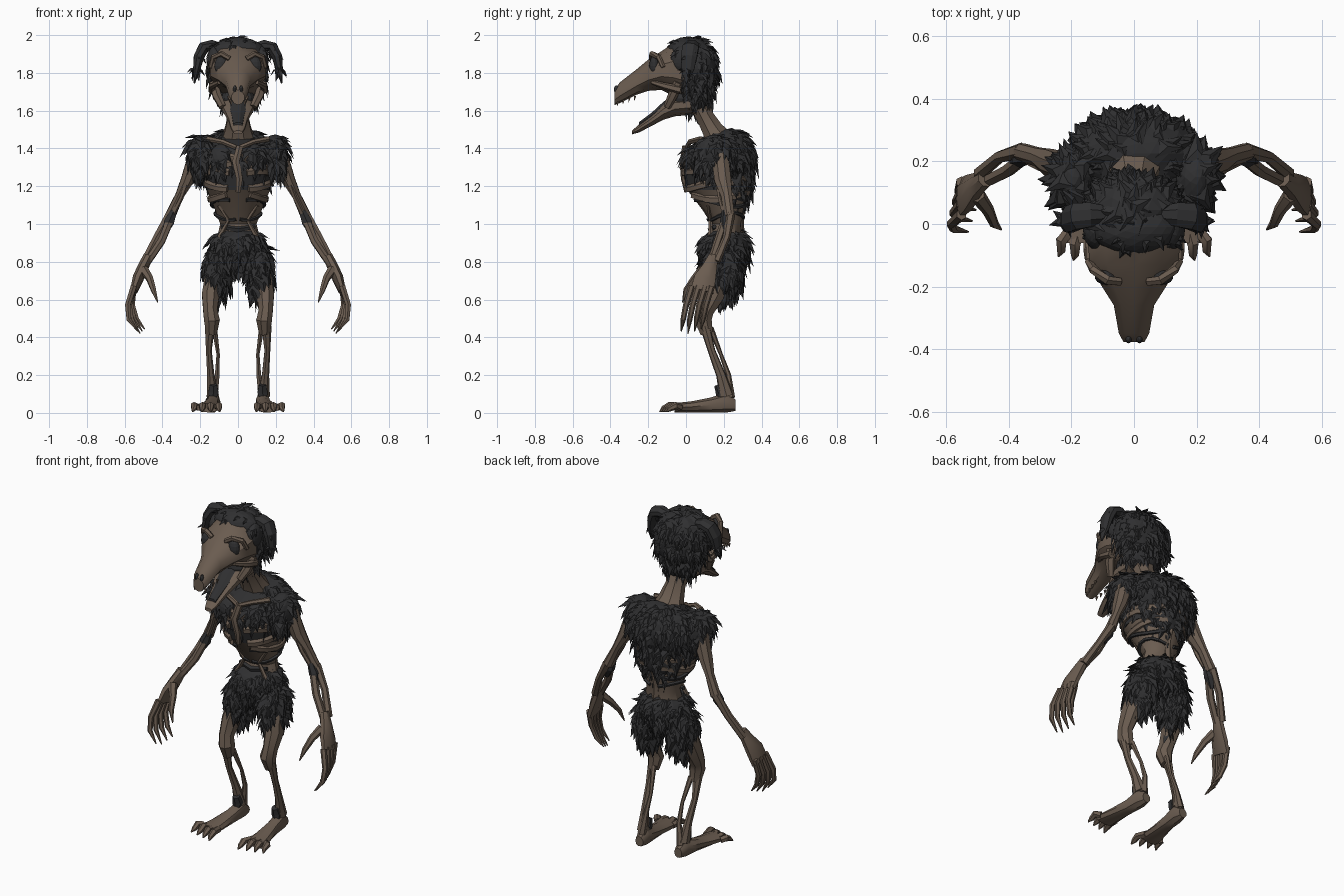
import bpy, bmesh, math, random
from mathutils import Vector

random.seed(7)
if "Cube" in bpy.data.objects:
    bpy.data.objects.remove(bpy.data.objects["Cube"])
X, Y, Z = Vector((1, 0, 0)), Vector((0, 1, 0)), Vector((0, 0, 1))
SIDES = (("left", 1), ("right", -1))
smooth_parts = []


def material(name, color):
    m = bpy.data.materials.new(name)
    m.use_nodes = True
    m.diffuse_color = (*color, 1)
    bsdf = m.node_tree.nodes["Principled BSDF"]
    bsdf.inputs["Base Color"].default_value = (*color, 1)
    bsdf.inputs["Roughness"].default_value = 0.9
    return m


BONE = material("dry brown skin", (0.145, 0.107, 0.08))
DARK = material("charcoal", (0.029, 0.029, 0.0305))


def finish(name, bm, mat):
    bmesh.ops.recalc_face_normals(bm, faces=bm.faces)
    me = bpy.data.meshes.new(name)
    bm.to_mesh(me)
    bm.free()
    me.materials.append(mat)
    ob = bpy.data.objects.new(name, me)
    bpy.context.scene.collection.objects.link(ob)
    if mat is BONE:
        smooth_parts.append(ob)


def loft(bm, pts, n, ref, axis):
    """Sweep an ellipse through points (x, y, z, width, depth)."""
    rings, last = [], len(pts) - 1
    for i, p in enumerate(pts):
        t = axis
        if t is None:
            t = Vector(pts[min(i + 1, last)][:3]) - Vector(pts[max(i - 1, 0)][:3])
        u = t.cross(ref).normalized()
        v = t.cross(u).normalized()
        ring = []
        for k in range(n):
            a = math.tau * (k + 0.5) / n
            ring.append(bm.verts.new(Vector(p[:3]) + v * p[3] * math.cos(a) + u * p[-1] * math.sin(a)))
        rings.append(ring)
    for r, q in zip(rings, rings[1:]):
        for k in range(n):
            j = (k + 1) % n
            bm.faces.new((r[k], r[j], q[j], q[k]))
    bm.faces.new(rings[0])
    bm.faces.new(rings[-1])


def tube(name, pts, mat, n=8, ref=X, axis=None):
    bm = bmesh.new()
    loft(bm, pts, n, ref, axis)
    finish(name, bm, mat)


def flip(pts, s):
    return [(p[0] * s, *p[1:]) for p in pts]


def pair(name, pts, mat, **kw):
    for side, s in SIDES:
        tube(f"{side}_{name}", flip(pts, s), mat, **kw)


def shake(amount):
    return Vector([random.uniform(-amount, amount) for _ in range(3)])


def tuft(bm, p, n, length):
    """One broad, flat, pointed lock of hair lying down the surface."""
    d = -Z + shake(0.3)
    d -= n * min(d.dot(n), 0)
    d.normalize()
    side = d.cross(n + shake(0.2)).normalized() * length * 0.38
    q = p - n * 0.008
    a, b = bm.verts.new(q + side), bm.verts.new(q - side)
    m = bm.verts.new(p + d * length * 0.4 + n * length * 0.11)
    tip = bm.verts.new(p + d * length + n * length * 0.03)
    for f in ((a, b, m), (a, m, tip), (b, tip, m), (a, tip, b)):
        bm.faces.new(f)


def fur(name, center, radii, count, length, keep=lambda p: True):
    """Rough ellipsoid covered with locks."""
    bm = bmesh.new()
    c, r = Vector(center), Vector(radii)
    bmesh.ops.create_icosphere(bm, subdivisions=3, radius=1)
    for v in bm.verts:
        v.co = c + v.co * r * random.uniform(0.99, 1.03)
    for _ in range(count):
        g = Vector([random.gauss(0, 1) for _ in range(3)]).normalized()
        p = c + g * r
        if keep(p):
            n = Vector([g[i] / r[i] for i in range(3)]).normalized()
            tuft(bm, p, n, length * random.uniform(0.6, 1.3))
    finish(name, bm, DARK)


def fur_pair(name, c, *rest):
    for side, s in SIDES:
        fur(f"{side}_{name}", (c[0] * s, c[1], c[2]), *rest)


def ball(name, center, radii, mat):
    bm = bmesh.new()
    bmesh.ops.create_uvsphere(bm, u_segments=14, v_segments=8, radius=1)
    for v in bm.verts:
        v.co = Vector(center) + v.co * Vector(radii)
    finish(name, bm, mat)


# Skull and long snout: (y, top, bottom, half width)
skull = [(.04, 1.95, 1.64, .14), (-.07, 1.955, 1.68, .155), (-.13, 1.915, 1.71, .148),
         (-.2, 1.87, 1.705, .108), (-.26, 1.82, 1.685, .068), (-.35, 1.75, 1.64, .051), (-.378, 1.71, 1.63, .035)]
tube("skull", [(0, y, (t + b) / 2, w, (t - b) / 2) for y, t, b, w in skull], BONE, n=10, axis=Y)
jaw = [(0, .05, 1.635, .09, .055), (0, -.06, 1.625, .092, .055), (0, -.12, 1.595, .076, .043), (0, -.18, 1.55, .052, .03),
       (0, -.25, 1.505, .038, .021), (0, -.285, 1.485, .024, .01)]
tube("lower_jaw", jaw, BONE, n=10, axis=Y)
tube("mouth_lining", [(0, y, z + .016, w * .68, d * .9) for _, y, z, w, d in jaw[:5]], DARK, axis=Y)
ball("throat", (0, -.03, 1.665), (.09, .065, .06), DARK)
pair("cheekbone", [(.1, -.18, 1.75, .012), (.138, -.11, 1.73, .018), (.135, -.03, 1.71, .024)], BONE, n=6)
pair("jaw_hinge", [(.128, -.04, 1.75, .026), (.112, -.07, 1.68, .026), (.082, -.1, 1.62, .02)], BONE, n=6)
pair("brow", [(.045, -.185, 1.875, .014), (.085, -.18, 1.9, .016), (.13, -.145, 1.885, .015), (.146, -.12, 1.83, .012)], BONE, n=6, ref=Y)
for side, s in SIDES:
    ball(f"{side}_eye_socket", (.088 * s, -.168, 1.837), (.038, .027, .052), DARK)
    ball(f"{side}_nostril", (.017 * s, -.368, 1.712), (.01, .014, .022), DARK)
    for k in range(4):
        y = -.36 + .03 * k
        x, z = s * (.036 + .005 * k), 1.65 + .009 * k
        tube(f"{side}_tooth", [(x, y, z, .009), (x, y - .004, z - .024, .001)], BONE, n=4)

# Head fur and drooping ears
fur("head_fur", (0, .045, 1.82), (.158, .122, .165), 260, .075, lambda p: p.y > -.04 and p.z > 1.7)
fur("nape_fur", (0, .055, 1.69), (.105, .09, .1), 130, .06, lambda p: p.y > -.03)
fur("forelock", (0, -.01, 1.915), (.138, .085, .072), 90, .05, lambda p: p.z > 1.93)
fur_pair("temple_fur", (.122, -.02, 1.87), (.04, .06, .07), 30, .05, lambda p: p.y > -.06)
ear = [(.09, .03, 1.93, .03), (.14, .03, 1.945, .042, .032), (.182, .025, 1.935, .046, .032), (.207, .015, 1.885, .046, .03),
       (.219, .01, 1.82, .036, .02), (.231, 0, 1.745, .004)]
for side, s in SIDES:
    bm = bmesh.new()
    loft(bm, flip(ear, s), 8, Y, None)
    for _ in range(30):
        p = random.choice(ear[2:5])
        n = (shake(1) + X * s * .4).normalized()
        tuft(bm, Vector((p[0] * s, p[1], p[2])) + n * .018, n, .055)
    finish(f"{side}_ear", bm, DARK)

# Neck and torso core
tube("neck", [(0, .06, 1.66, .07, .06), (0, .1, 1.57, .058, .05), (0, .14, 1.5, .075, .06), (0, .19, 1.42, .11, .09)], BONE)
body = [(1.45, .18, .1, .08), (1.41, .16, .17, .15), (1.28, .16, .18, .18), (1.18, .17, .17, .165),
        (1.08, .2, .128, .118), (1.0, .215, .098, .08), (.93, .21, .115, .09)]
tube("rib_cavity", [(0, y, z, w, d) for z, y, w, d in body[:4]], DARK, n=14, axis=Z)
tube("waist", [(0, y, z, w, d) for z, y, w, d in body[3:]], BONE, n=11, axis=Z)


def section(z):
    for hi, lo in zip(body, body[1:]):
        if hi[0] >= z >= lo[0]:
            f = (hi[0] - z) / (hi[0] - lo[0])
            return [a + (b - a) * f for a, b in zip(hi, lo)][1:]


def wrap(name, z0, start, s, thick, mat):
    """A strip hugging one side of the torso from front to spine."""
    pts = []
    for i in range(9):
        a = start + (2.9 - start) * i / 8
        z = z0 + .02 * math.sin(a * 2 + z0 * 40)
        y, w, d = section(z)
        pts.append((s * w * 1.02 * math.sin(a), y - d * 1.02 * math.cos(a), z, thick, .011))
    tube(name, pts, mat, n=5, ref=Z)


# Ribs, with dark gaps low on the belly
for side, s in SIDES:
    for k in range(5):
        wrap(f"{side}_rib", 1.37 - .055 * k, .12 + .07 * k, s, .021, BONE)
    wrap(f"{side}_belly_gap", 1.11, .3, s, .012, DARK)
    wrap(f"{side}_waist_gap", 1.04, .1, s, .01, DARK)
tube("breastbone", [(.01, .0, 1.41, .02), (-.012, -.02, 1.33, .022, .014), (.008, -.015, 1.24, .02, .012), (0, .005, 1.17, .014)], BONE, n=6)
pair("collarbone", [(.01, .005, 1.405, .014), (.08, .02, 1.435, .014), (.16, .08, 1.45, .016)], BONE, n=6, ref=Z)
pair("waist_sinew", [(.1, .12, 1.1, .012), (.05, .13, 1.02, .01), (.1, .13, .93, .014)], BONE, n=5)
tube("spine", [(0, .31, 1.15, .025), (0, .285, 1.04, .022), (0, .28, .92, .03)], BONE, n=6)
tube("belly_band", [(-.09, .15, .985, .012), (0, .13, .97, .016), (.09, .15, .985, .012)], DARK, n=5, ref=Z)

# Upper body fur
fur("back_fur", (0, .225, 1.345), (.205, .138, .16), 360, .08, lambda p: p.y > .14)
fur("lower_back_fur", (0, .235, 1.2), (.145, .112, .13), 150, .075, lambda p: p.y > .2)
fur_pair("shoulder_fur", (.195, .15, 1.375), (.07, .1, .097), 130, .085)
fur_pair("chest_fur", (.08, .065, 1.345), (.075, .075, .08), 75, .075, lambda p: p.y < .09)
fur("breast_fur", (0, .04, 1.3), (.06, .062, .06), 22, .06, lambda p: p.y < .02)

# Ragged shorts
fur("hip_fur", (0, .205, .875), (.148, .132, .11), 210, .08)
fur_pair("thigh_fur", (.11, .19, .755), (.07, .105, .13), 160, .088)

# Arms with split forearms
pair("upper_arm", [(.22, .18, 1.36, .048), (.27, .195, 1.23, .036, .048), (.31, .215, 1.15, .024, .032), (.36, .23, 1.04, .03)], BONE)
pair("arm_sinew", [(.25, .16, 1.28, .016), (.3, .18, 1.14, .012), (.365, .215, 1.01, .014)], BONE, n=5)
pair("elbow_patch", [(.34, .21, 1.07, .02), (.365, .21, 1.01, .031), (.39, .2, .95, .014)], DARK, n=6)
pair("outer_forearm", [(.36, .235, 1.05, .026), (.43, .215, .93, .02), (.495, .16, .8, .022)], BONE, n=6)
pair("inner_forearm", [(.355, .21, 1.03, .022), (.405, .17, .91, .022), (.485, .13, .79, .02)], BONE, n=6)

# Hands with long curled fingers
pair("palm", [(.475, .145, .83, .027), (.503, .125, .77, .03, .042), (.53, .1, .71, .03, .062), (.552, .085, .645, .02, .066)], BONE)
pair("thumb", [(.5, .09, .76, .026), (.467, .045, .71, .02), (.447, .0, .65, .015), (.425, -.018, .585, .003)], BONE, n=6)
for i in range(4):
    y = .03 + .035 * i
    pair("finger", [(.552, y, .67, .018), (.584 - .008 * i, y - .03, .57, .016),
                    (.578 - .014 * i, y - .045, .495, .014), (.53 - .012 * i, y - .055, .42 + .012 * abs(i - 1), .003)], BONE, n=6)

# Legs with split shins
pair("thigh", [(.115, .18, .74, .06, .075), (.145, .14, .62, .05, .064), (.147, .1, .54, .04, .05),
               (.138, .09, .49, .045, .05), (.14, .11, .42, .03, .035)], BONE)
pair("shin", [(.15, .1, .46, .028), (.155, .135, .33, .016, .02), (.145, .185, .2, .02, .026), (.135, .215, .09, .034, .04)], BONE, n=7)
pair("calf_tendon", [(.125, .13, .45, .016), (.105, .185, .31, .01), (.11, .225, .2, .014), (.13, .235, .08, .025)], BONE, n=6)
pair("ankle_patch", [(.13, .17, .15, .022), (.13, .185, .11, .031, .028), (.135, .18, .07, .02)], DARK, n=6)

# Flat feet with clawed toes
pair("foot", [(.13, .262, .04, .026, .03), (.132, .215, .055, .04, .054), (.138, .13, .042, .04, .04),
              (.15, .03, .032, .052, .03), (.16, -.06, .027, .064, .025)], BONE, n=9, axis=Y)
for i in range(4):
    x = .112 + .033 * i
    out = .011 * (i - 1)
    y = -.1 + .012 * i
    pair("toe", [(x, -.03, .03, .02), (x + out, y + .01, .038, .02), (x + out, y - .02, .022, .015), (x + out * 1.4, y - .04, .006, .003)], BONE, n=6)

# Soft shading with crisp creases on the skin parts
bpy.ops.object.select_all(action="DESELECT")
for ob in smooth_parts:
    ob.select_set(True)
bpy.context.view_layer.objects.active = smooth_parts[0]
bpy.ops.object.shade_smooth_by_angle(angle=math.radians(35))
